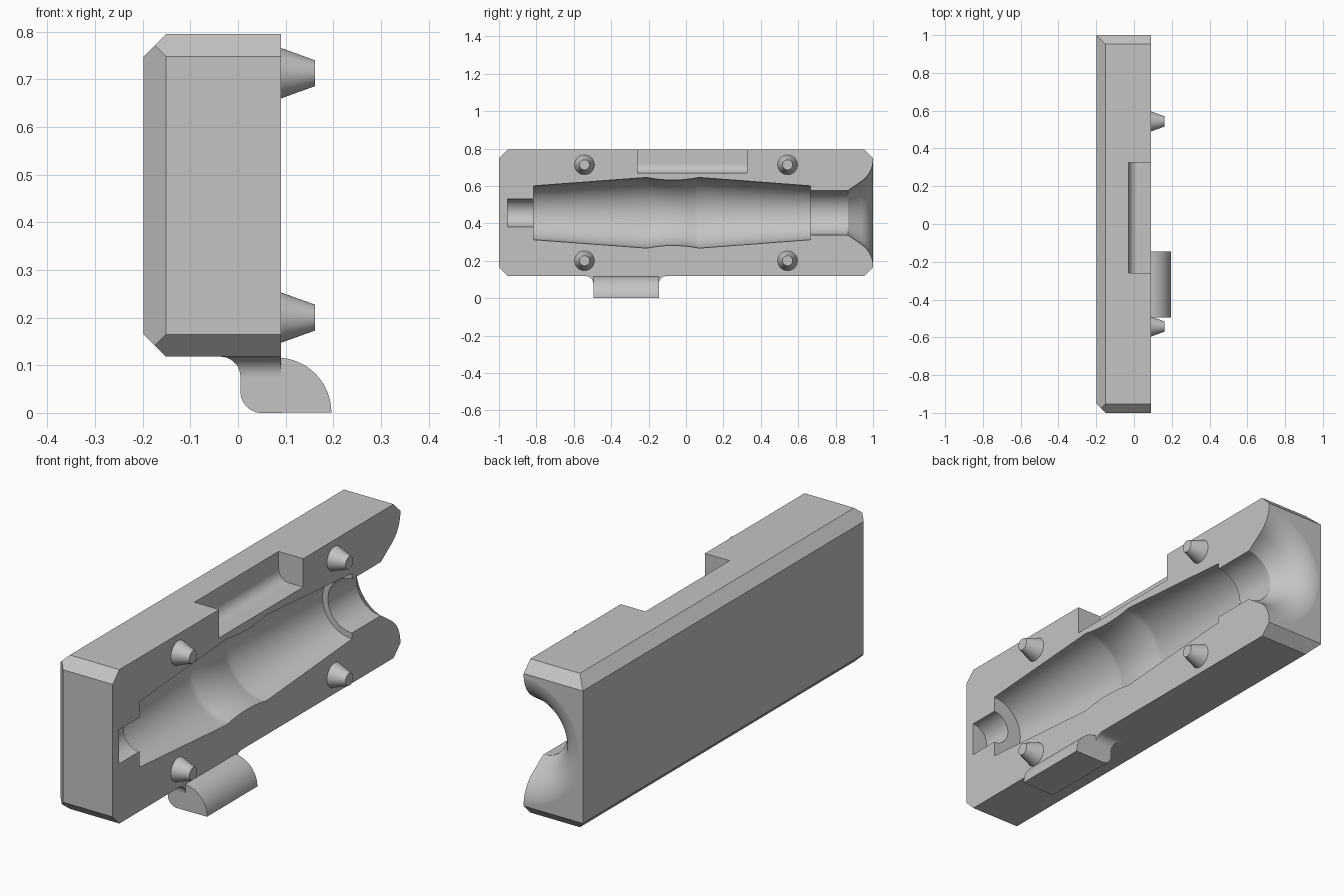
import bpy, bmesh, math
from mathutils import Vector, Matrix

old = bpy.data.objects.get("Cube")
if old:
    bpy.data.objects.remove(old)

grey = bpy.data.materials.new("plain grey")
grey.use_nodes = True
colour = (0.55, 0.55, 0.55, 1)
grey.diffuse_color = colour
grey.node_tree.nodes["Principled BSDF"].inputs["Base Color"].default_value = colour

# Main block limits and the split plane
BACK, SPLIT = -0.198, 0.09
LOW, HIGH = 0.118, 0.795
MID = (LOW + HIGH) / 2
CHAMFER = 0.047


def finish(bm, name):
    bmesh.ops.recalc_face_normals(bm, faces=bm.faces)
    mesh = bpy.data.meshes.new(name)
    bm.to_mesh(mesh)
    bm.free()
    mesh.materials.append(grey)
    obj = bpy.data.objects.new(name, mesh)
    bpy.context.collection.objects.link(obj)
    return obj


def smooth(obj):
    bpy.ops.object.select_all(action='DESELECT')
    obj.select_set(True)
    bpy.context.view_layer.objects.active = obj
    bpy.ops.object.shade_smooth_by_angle(angle=math.radians(30))


def arc(cx, cz, r, start, end, steps=12):
    angles = [math.radians(start + (end - start) * i / steps) for i in range(steps + 1)]
    return [(cx + r * math.cos(a), cz + r * math.sin(a)) for a in angles]


def extrude_y(name, outline, y0, y1):
    bm = bmesh.new()
    face = bm.faces.new([bm.verts.new((x, y0, z)) for x, z in outline])
    moved = bmesh.ops.extrude_face_region(bm, geom=[face])["geom"]
    if not face.is_valid or face not in bm.faces:
        bm.faces.new([v for v in bm.verts if v not in moved])
    bmesh.ops.translate(bm, vec=(0, y1 - y0, 0),
                        verts=[g for g in moved if isinstance(g, bmesh.types.BMVert)])
    return finish(bm, name)


def lathe_y(name, profile, segments=96):
    bm = bmesh.new()
    rings = []
    for y, r in profile:
        rings.append([bm.verts.new((SPLIT + r * math.cos(a), y, MID + r * math.sin(a)))
                      for a in (math.tau * i / segments for i in range(segments))])
    for a, b in zip(rings, rings[1:]):
        for i in range(segments):
            j = (i + 1) % segments
            bm.faces.new((a[i], a[j], b[j], b[i]))
    bm.faces.new(rings[0])
    bm.faces.new(rings[-1])
    return finish(bm, name)


# Block with chamfered edges; the vertical edge at the funnel end stays sharp
bm = bmesh.new()
size = Vector((SPLIT - BACK, 2, HIGH - LOW))
centre = Vector(((SPLIT + BACK) / 2, 0, MID))
bmesh.ops.create_cube(bm, size=1, matrix=Matrix.Translation(centre) @ Matrix.Diagonal((*size, 1)))
for direction in [(-1, 0, 1), (-1, 0, -1), (-1, -1, 0),
                  (0, 1, 1), (0, 1, -1), (0, -1, 1), (0, -1, -1)]:
    d = Vector(direction)
    corner = centre + d * size / 2
    inward = Vector([0 if c == 0 else -c for c in direction]) * CHAMFER / 2
    cut = bmesh.ops.bisect_plane(bm, geom=bm.verts[:] + bm.edges[:] + bm.faces[:],
                                 plane_co=corner + inward, plane_no=d, clear_outer=True)
    edges = [g for g in cut["geom_cut"] if isinstance(g, bmesh.types.BMEdge)]
    bmesh.ops.contextual_create(bm, geom=edges)
block = finish(bm, "mold_block")

# Cavity: plug hole, waisted body, neck and flared funnel
profile = [(-0.955, 0.075), (-0.815, 0.075), (-0.815, 0.144)]
for i in range(13):
    t = i / 6 - 1
    profile.append((-0.07 + 0.14 * t, 0.175 + 0.014 * t * t))
profile += [(0.665, 0.144), (0.665, 0.118), (0.865, 0.118)]
slope = math.atan(0.69)
radius = 0.075 / math.tan((math.pi / 2 - slope) / 2)
profile += arc(1.0005 - radius, 0.287, radius, math.degrees(slope) - 90, 0)
profile.append((1.05, 0.287))
cavity = lathe_y("cavity_cutter", profile)

# Latch slot with a rounded inner corner
slot_outline = [(0.15, 0.85), (-0.03, 0.85)] + arc(0.02, 0.72, 0.05, 180, 270) + [(0.15, 0.67)]
slot = extrude_y("slot_cutter", slot_outline, -0.26, 0.325)

bpy.context.view_layer.objects.active = block
for cutter in (cavity, slot):
    mod = block.modifiers.new("cut", 'BOOLEAN')
    mod.operation = 'DIFFERENCE'
    mod.solver = 'EXACT'
    mod.object = cutter
    bpy.ops.object.modifier_apply(modifier=mod.name)
    bpy.data.objects.remove(cutter)
smooth(block)
weighted = block.modifiers.new("even shading", 'WEIGHTED_NORMAL')
weighted.keep_sharp = True

# Latch hook under the block
HOOK_FRONT, HOOK_BACK, HOOK_X = -0.495, -0.145, 0.005
hook_outline = ([(HOOK_X, LOW)] + arc(0.05, 0.045, 0.045, 180, 270)
                + arc(0.081, 0.001, 0.115, 0, 90, 20) + [(0.081, LOW)])
smooth(extrude_y("latch_hook", hook_outline, HOOK_FRONT, HOOK_BACK))

# Fillet that blends the hook into the block
bm = bmesh.new()
R = 0.042
rings = []
for i in range(11):
    t = math.pi / 2 * i / 10
    d, z = R * (1 - math.sin(t)), LOW - R * (1 - math.cos(t))
    path = [(SPLIT, HOOK_FRONT - d), (HOOK_X - d, HOOK_FRONT - d),
            (HOOK_X - d, HOOK_BACK + d), (SPLIT, HOOK_BACK + d)]
    rings.append([bm.verts.new((x, y, z)) for x, y in path])
for a, b in zip(rings, rings[1:]):
    for i in range(4):
        j = (i + 1) % 4
        bm.faces.new((a[i], a[j], b[j], b[i]))
bm.faces.new(rings[0])
bm.faces.new(rings[-1])
smooth(finish(bm, "hook_fillet"))

# Tapered alignment pins
for y, end in ((-0.543, "front"), (0.543, "back")):
    for z, level in ((0.2, "lower"), (0.713, "upper")):
        bm = bmesh.new()
        place = Matrix.Translation((0.126, y, z)) @ Matrix.Rotation(math.pi / 2, 4, 'Y')
        bmesh.ops.create_cone(bm, cap_ends=True, segments=48, radius1=0.053,
                              radius2=0.027, depth=0.072, matrix=place)
        smooth(finish(bm, f"{level}_{end}_pin"))
